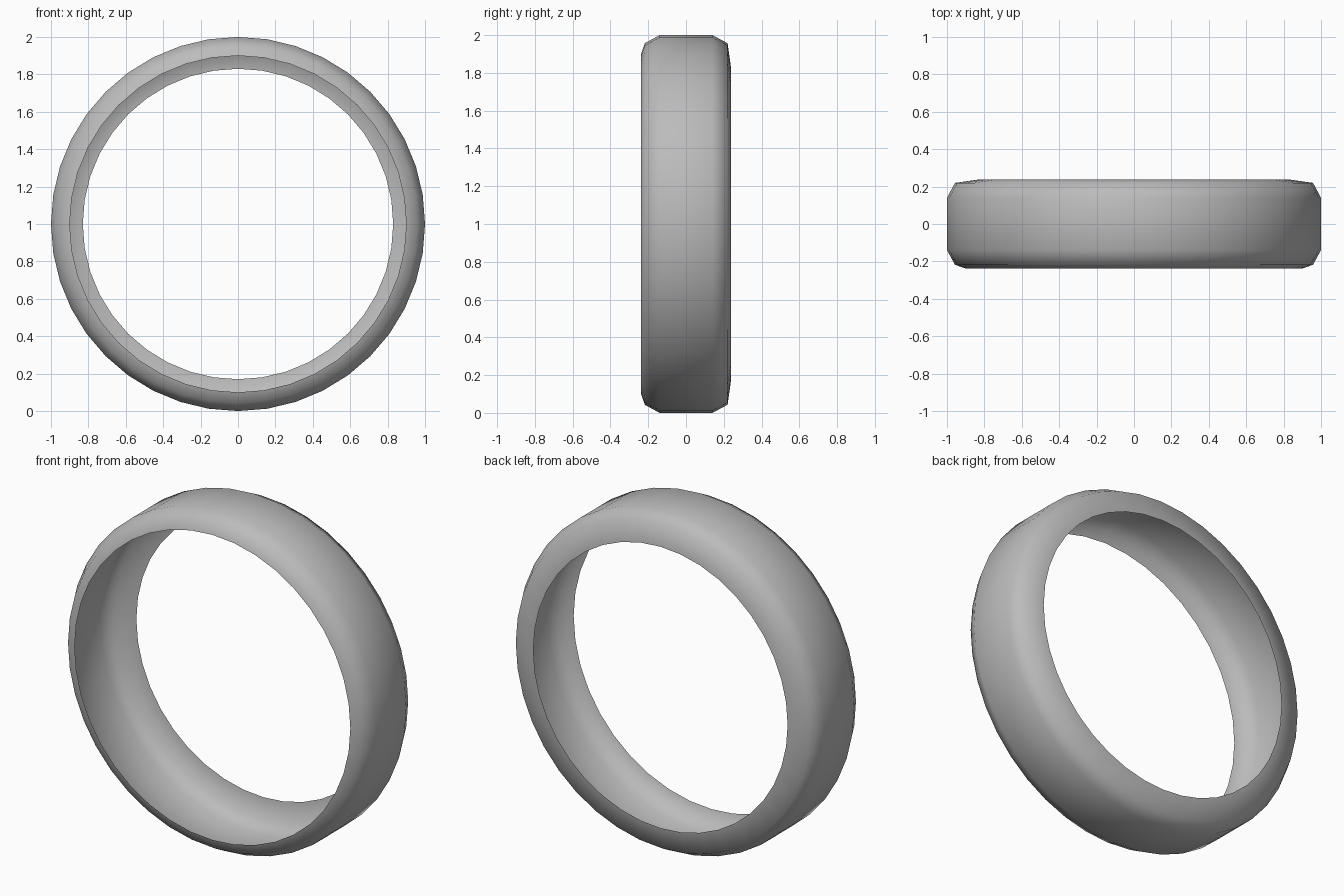
import bpy, bmesh, math
from mathutils import Matrix, Vector

cube = bpy.data.objects.get("Cube")
if cube:
    bpy.data.objects.remove(cube, do_unlink=True)

SEGMENTS = 40

# Plain grey material
grey = bpy.data.materials.new("plain_grey")
grey.use_nodes = True
colour = (0.5, 0.5, 0.5, 1)
grey.diffuse_color = colour
grey.node_tree.nodes["Principled BSDF"].inputs["Base Color"].default_value = colour

# Open tyre shell: (y, radius) from the narrow front lip to the deeper back lip
profile = [(-0.238, 0.90), (-0.218, 0.957), (-0.14, 1.0),
           (0.14, 1.0), (0.22, 0.957), (0.238, 0.83)]
bm = bmesh.new()
points = [bm.verts.new((0, y, r)) for y, r in profile]
edges = [bm.edges.new(pair) for pair in zip(points, points[1:])]
bmesh.ops.spin(bm, geom=points + edges, cent=(0, 0, 0), axis=(0, 1, 0),
               angle=math.tau, steps=SEGMENTS, use_merge=True)
bmesh.ops.remove_doubles(bm, verts=bm.verts, dist=0.0005)

# Point every face away from the tube's centre circle
for face in bm.faces:
    c = face.calc_center_median()
    radial = Vector((c.x, 0, c.z)).normalized()
    face.normal_update()
    if face.normal.dot(c - radial * 0.85) < 0:
        face.normal_flip()
    face.smooth = True

# Stand the shell on the ground
bmesh.ops.transform(bm, matrix=Matrix.Translation((0, 0, 1)), verts=bm.verts)
mesh = bpy.data.meshes.new("tyre_shell")
bm.to_mesh(mesh)
bm.free()
mesh.materials.append(grey)
tyre = bpy.data.objects.new("tyre_shell", mesh)
bpy.context.collection.objects.link(tyre)
